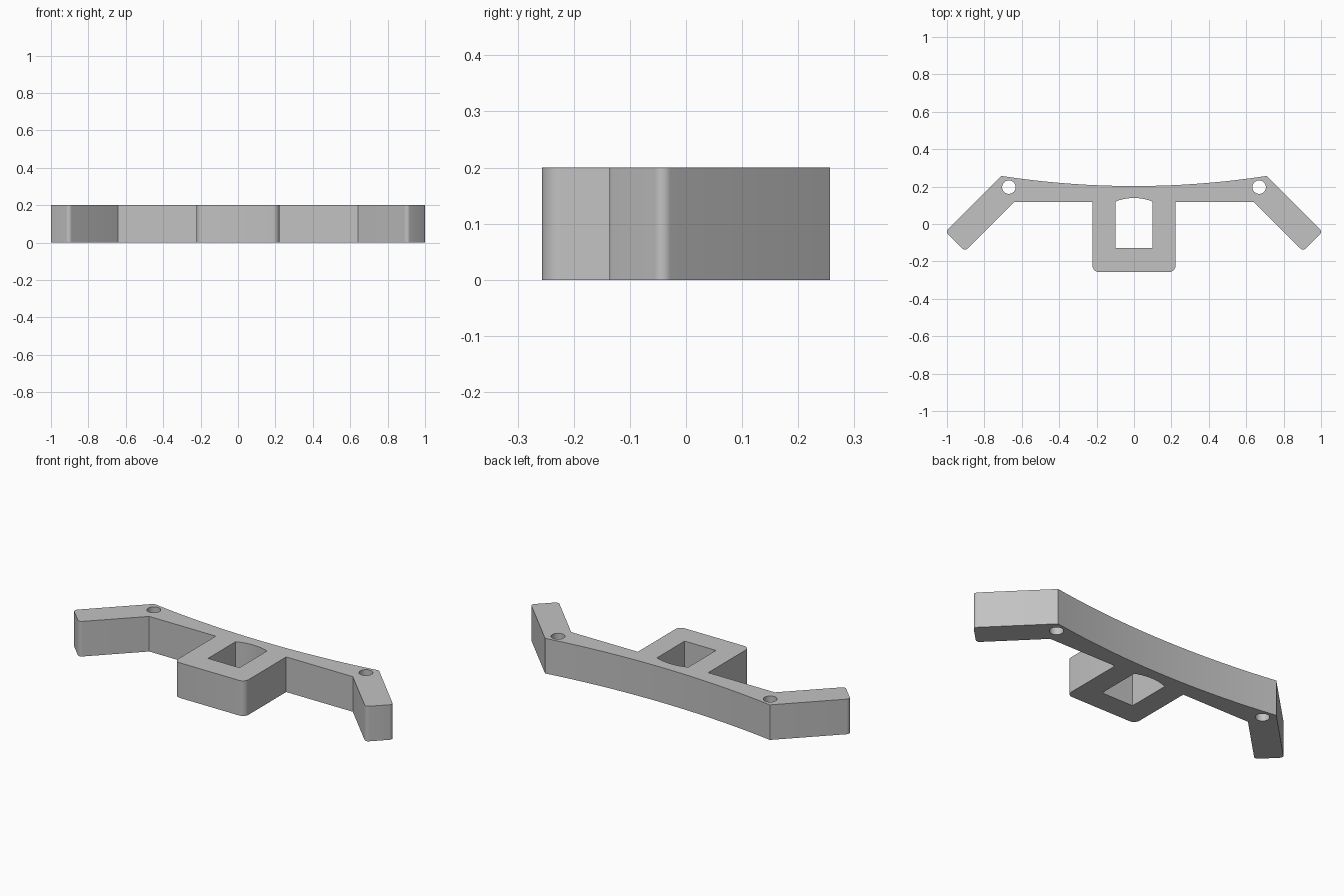
import bpy
import bmesh
from math import cos, sin, pi, sqrt
from mathutils import Vector

cube = bpy.data.objects.get("Cube")
if cube:
    bpy.data.objects.remove(cube, do_unlink=True)

HEIGHT = 0.2


def rounded(prev, corner, nxt, radius, steps=6):
    """Arc points that round a right-angled corner."""
    c = Vector(corner)
    a = (Vector(prev) - c).normalized() * radius
    b = (Vector(nxt) - c).normalized() * radius
    centre = c + a + b
    return [tuple(centre - b * cos(t) - a * sin(t))
            for t in (pi / 2 * i / steps for i in range(steps + 1))]


def bow(half_width, middle, end, steps):
    """Circular arc from the centre line out to half_width."""
    sag = end - middle
    r = (half_width ** 2 + sag ** 2) / (2 * abs(sag))
    sign = 1 if sag > 0 else -1
    xs = [half_width * i / steps for i in range(steps + 1)]
    return [(x, middle + sign * (r - sqrt(r * r - x * x))) for x in xs]


def mirrored(half):
    """Close a right-hand half outline that starts on the centre line."""
    return half + [(-x, y) for x, y in reversed(half) if x > 1e-6]


def circle(x, y, radius, n=32):
    return [(x + radius * cos(2 * pi * i / n), y + radius * sin(2 * pi * i / n))
            for i in range(n)]


# Outer outline: curved back, angled arm, straight front, central socket
shoulder, inner_elbow = (0.709, 0.257), (0.642, 0.117)
tip, heel = (1.008, -0.042), (0.904, -0.145)
outer = bow(*shoulder[:1], 0.203, shoulder[1], 14)
outer += rounded(shoulder, tip, heel, 0.02)
outer += rounded(tip, heel, inner_elbow, 0.02)
outer += [inner_elbow, (0.222, 0.117)]
outer += rounded((0.222, 0.117), (0.222, -0.257), (0, -0.257), 0.035)

# Socket opening with an arched back wall, and the two screw holes
opening = bow(0.099, 0.139, 0.12, 8) + [(0.099, -0.129)]
loops = [mirrored(outer), mirrored(opening)]
loops += [circle(side * 0.669, 0.197, 0.036) for side in (-1, 1)]

# Fill the profile and raise it into a solid
bm = bmesh.new()
for loop in loops:
    verts = [bm.verts.new((x, y, 0)) for x, y in loop]
    for i, v in enumerate(verts):
        bm.edges.new((verts[i - 1], v))
bmesh.ops.triangle_fill(bm, edges=bm.edges[:], use_beauty=True, normal=(0, 0, 1))
raised = bmesh.ops.extrude_face_region(bm, geom=bm.faces[:], use_keep_orig=True)
top = [g for g in raised["geom"] if isinstance(g, bmesh.types.BMVert)]
bmesh.ops.translate(bm, verts=top, vec=(0, 0, HEIGHT))
bmesh.ops.recalc_face_normals(bm, faces=bm.faces[:])

mesh = bpy.data.meshes.new("bracket")
bm.to_mesh(mesh)
bm.free()
bracket = bpy.data.objects.new("bracket", mesh)
bpy.context.collection.objects.link(bracket)

# Plain grey
grey = bpy.data.materials.new("light grey")
grey.use_nodes = True
colour = (0.54, 0.54, 0.54, 1)
grey.diffuse_color = colour
for node in grey.node_tree.nodes:
    if node.type == "BSDF_PRINCIPLED":
        node.inputs["Base Color"].default_value = colour
mesh.materials.append(grey)

# Smooth fillets and holes, crisp edges
bpy.ops.object.select_all(action="DESELECT")
bracket.select_set(True)
bpy.context.view_layer.objects.active = bracket
bpy.ops.object.shade_smooth_by_angle(angle=pi / 6)
